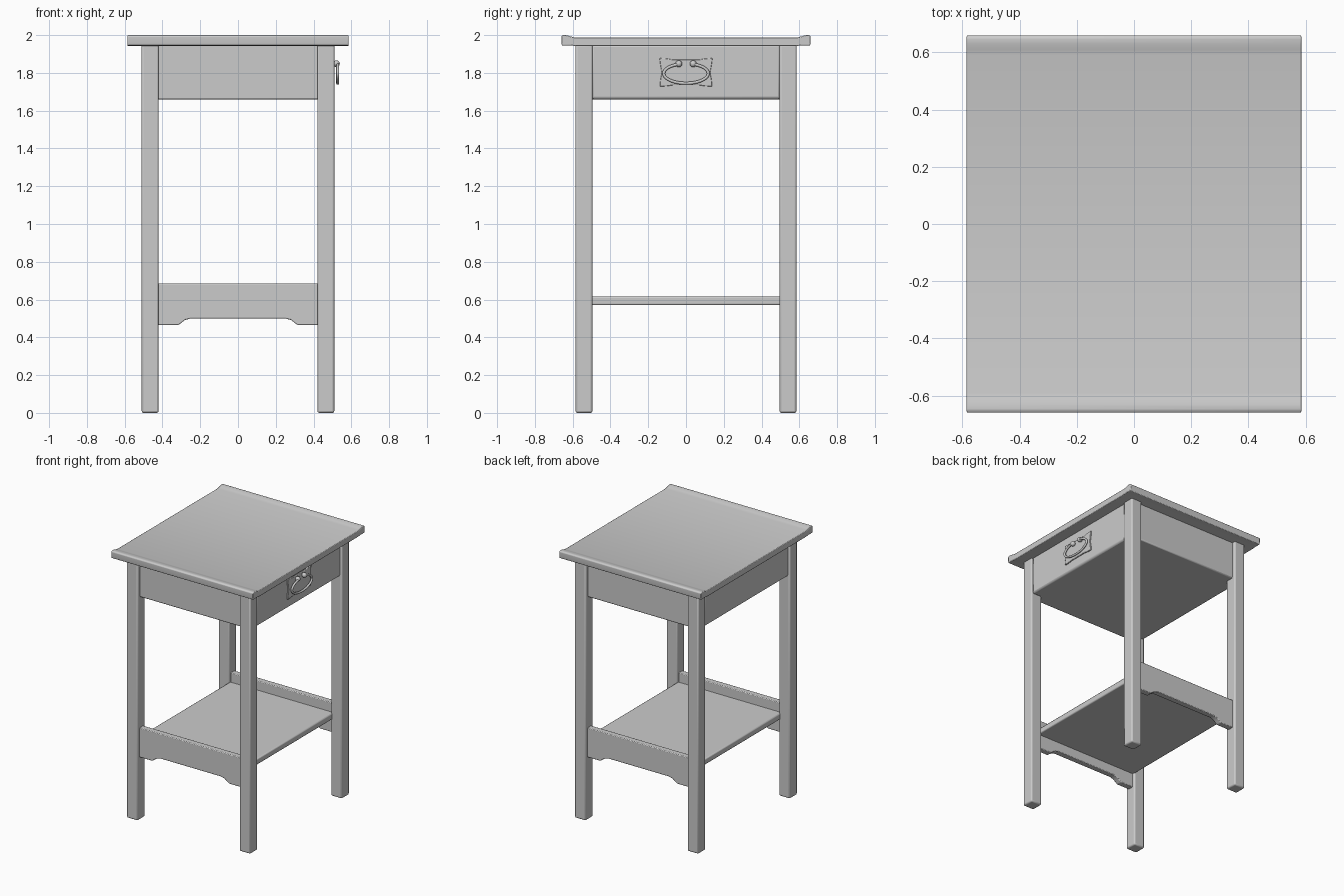
import bpy, bmesh, math
from mathutils import Vector

cube = bpy.data.objects.get("Cube")
if cube:
    bpy.data.objects.remove(cube)

grey = bpy.data.materials.new("plain_grey")
grey.use_nodes = True
COLOUR = (0.6, 0.6, 0.6, 1)
grey.diffuse_color = COLOUR
grey.node_tree.nodes["Principled BSDF"].inputs["Base Color"].default_value = COLOUR


def finish(name, bm, bevel=0.008):
    """Turn a bmesh into a softly rounded, smooth shaded object."""
    bmesh.ops.recalc_face_normals(bm, faces=bm.faces)
    mesh = bpy.data.meshes.new(name)
    bm.to_mesh(mesh)
    bm.free()
    mesh.materials.append(grey)
    ob = bpy.data.objects.new(name, mesh)
    bpy.context.collection.objects.link(ob)
    if bevel:
        mod = ob.modifiers.new("soft_edges", "BEVEL")
        mod.width, mod.segments, mod.limit_method = bevel, 2, "ANGLE"
    bpy.ops.object.select_all(action="DESELECT")
    ob.select_set(True)
    bpy.context.view_layer.objects.active = ob
    bpy.ops.object.shade_smooth_by_angle(angle=math.radians(35))
    return ob


def box(name, x, y, z, bevel=0.008):
    bm = bmesh.new()
    bmesh.ops.create_cube(bm, size=1)
    for v in bm.verts:
        v.co = [lo + (c + 0.5) * (hi - lo) for c, (lo, hi) in zip(v.co, (x, y, z))]
    return finish(name, bm, bevel)


def extrude(name, points, direction, bevel=0.006):
    """Extrude a closed outline of 3D points along a direction."""
    bm = bmesh.new()
    face = bm.faces.new([bm.verts.new(p) for p in points])
    new = bmesh.ops.extrude_face_region(bm, geom=[face])["geom"]
    bmesh.ops.translate(bm, vec=direction,
                        verts=[g for g in new if isinstance(g, bmesh.types.BMVert)])
    return finish(name, bm, bevel)


def mirrored(half):
    """Complete a half outline of (u, w) pairs by mirroring u."""
    return half + [(-u, w) for u, w in reversed(half)]


# Table top: slab with a low coved lip along the front and back edges
slab = mirrored([(0.58, 1.942), (0.61, 1.945), (0.657, 1.945), (0.66, 1.96),
                 (0.66, 1.994), (0.65, 2.0), (0.63, 1.999), (0.61, 1.993), (0.59, 1.988)])
extrude("table_top", [(-0.585, y, z) for y, z in slab], (1.17, 0, 0), 0.004)

# Four square legs
for sx, side in ((1, "left"), (-1, "right")):
    for sy, end in ((-1, "front"), (1, "back")):
        box(f"{end}_{side}_leg", sorted((sx * 0.42, sx * 0.51)),
            sorted((sy * 0.495, sy * 0.585)), (0, 1.95), 0.01)

# Drawer case between the legs, set slightly back from the leg faces
box("apron_case", (-0.43, 0.43), (-0.558, 0.558), (1.66, 1.95))
box("drawer", (-0.5, 0.5), (-0.5, 0.5), (1.66, 1.95), 0.014)

# Lower shelf and its two arched stretchers
box("shelf", (-0.43, 0.43), (-0.53, 0.53), (0.57, 0.615))
arch = mirrored([(0.43, 0.685), (0.43, 0.465), (0.315, 0.465), (0.3, 0.477),
                 (0.28, 0.492), (0.25, 0.5)])
for y, end in ((-0.56, "front"), (0.515, "back")):
    extrude(f"{end}_stretcher", [(x, y, z) for x, z in arch], (0, 0.045, 0), 0.005)

# Handle plate with gently scalloped edges
plate = mirrored([(0.07, 1.735), (0.1, 1.73), (0.138, 1.728), (0.136, 1.76),
                  (0.128, 1.8), (0.136, 1.845), (0.14, 1.878), (0.1, 1.876), (0.07, 1.87)])
extrude("handle_plate", [(0.495, y, z) for y, z in plate], (0.014, 0, 0), 0.003)

# Handle posts
for s, side in ((-1, "front"), (1, "back")):
    bm = bmesh.new()
    bmesh.ops.create_uvsphere(bm, u_segments=16, v_segments=10, radius=0.018)
    bmesh.ops.translate(bm, verts=bm.verts, vec=Vector((0.521, s * 0.038, 1.848)))
    finish(f"{side}_handle_post", bm, 0)

# Drop handle: an open oval bar hanging from the posts
curve = bpy.data.curves.new("drop_handle", "CURVE")
curve.dimensions = "3D"
curve.bevel_depth, curve.bevel_resolution, curve.use_fill_caps = 0.008, 3, True
spline = curve.splines.new("POLY")
COUNT = 28
spline.points.add(COUNT - 1)
for i, p in enumerate(spline.points):
    a = math.radians(110 + 320 * i / (COUNT - 1))
    p.co = (0.528, 0.118 * math.cos(a), 1.797 + 0.052 * math.sin(a), 1)
curve.materials.append(grey)
bpy.context.collection.objects.link(bpy.data.objects.new("drop_handle", curve))
